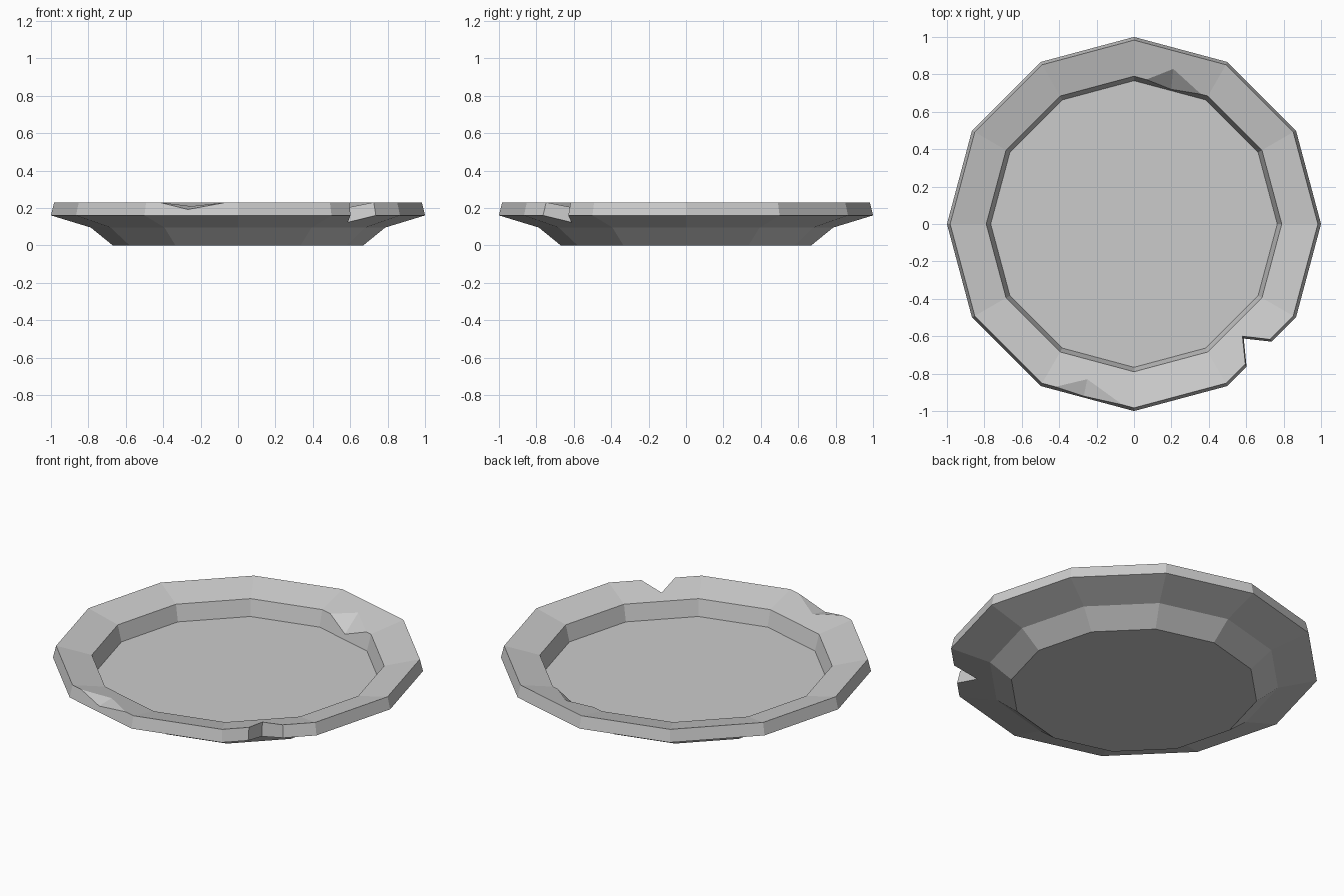
import bpy, bmesh, math
from mathutils import Vector

if "Cube" in bpy.data.objects:
    bpy.data.objects.remove(bpy.data.objects["Cube"])

SIDES = 12

# Plate body: closed lathe profile (radius, height), bottom outwards then in
profile = [(0.67, 0), (0.787, 0.095), (1.0, 0.16), (0.983, 0.23),
           (0.79, 0.183), (0.766, 0.088)]
bm = bmesh.new()
rings = [[bm.verts.new((r * math.cos(math.tau * i / SIDES),
                        r * math.sin(math.tau * i / SIDES), z))
          for i in range(SIDES)] for r, z in profile]
for a, b in zip(rings, rings[1:]):
    for i in range(SIDES):
        j = (i + 1) % SIDES
        bm.faces.new((a[i], a[j], b[j], b[i]))
bm.faces.new(rings[0][::-1])
bm.faces.new(rings[-1])
bmesh.ops.recalc_face_normals(bm, faces=bm.faces)
mesh = bpy.data.meshes.new("plate")
bm.to_mesh(mesh)
bm.free()
plate = bpy.data.objects.new("plate", mesh)
bpy.context.collection.objects.link(plate)


def chip(name, c, d, a, b, grow, ridge, push):
    """Cut a wedge whose two faces meet along c-d and open through a and b."""
    c, d, a, b = map(Vector, (c, d, a, b))
    m = (c + d) / 2
    pts = [c + (c - d) * ridge, d + (d - c) * ridge,
           m + (a - m) * grow, m + (b - m) * grow]
    pts.append((pts[2] + pts[3]) / 2 + Vector(push))
    bm = bmesh.new()
    for p in pts:
        bm.verts.new(p)
    bmesh.ops.convex_hull(bm, input=bm.verts)
    bmesh.ops.recalc_face_normals(bm, faces=bm.faces)
    me = bpy.data.meshes.new(name)
    bm.to_mesh(me)
    bm.free()
    cutter = bpy.data.objects.new(name, me)
    bpy.context.collection.objects.link(cutter)
    cutter.hide_render = True
    mod = plate.modifiers.new(name, 'BOOLEAN')
    mod.operation = 'DIFFERENCE'
    mod.solver = 'EXACT'
    mod.object = cutter
    bpy.context.view_layer.objects.active = plate
    bpy.ops.object.modifier_apply(modifier=name)
    bpy.data.objects.remove(cutter)


# Notch right through the rim, front right
chip("rim_notch", (0.58, -0.60, 0.2), (0.587, -0.613, 0.12),
     (0.73, -0.625, 0.18), (0.60, -0.76, 0.18), 4, 3, (0.1, -0.1, 0))
# Shallow chip on the outer edge, front left
chip("outer_chip", (-0.25, -0.83, 0.209), (-0.27, -0.93, 0.19),
     (-0.435, -0.882, 0.23), (-0.06, -0.968, 0.23), 1.3, 0.4, (-0.03, -0.1, 0.1))
# Chip on the inner edge, back right
chip("inner_chip", (0.21, 0.83, 0.207), (0.20, 0.73, 0.125),
     (0.07, 0.773, 0.183), (0.35, 0.70, 0.183), 1.4, 0.2, (-0.02, -0.08, 0.1))
